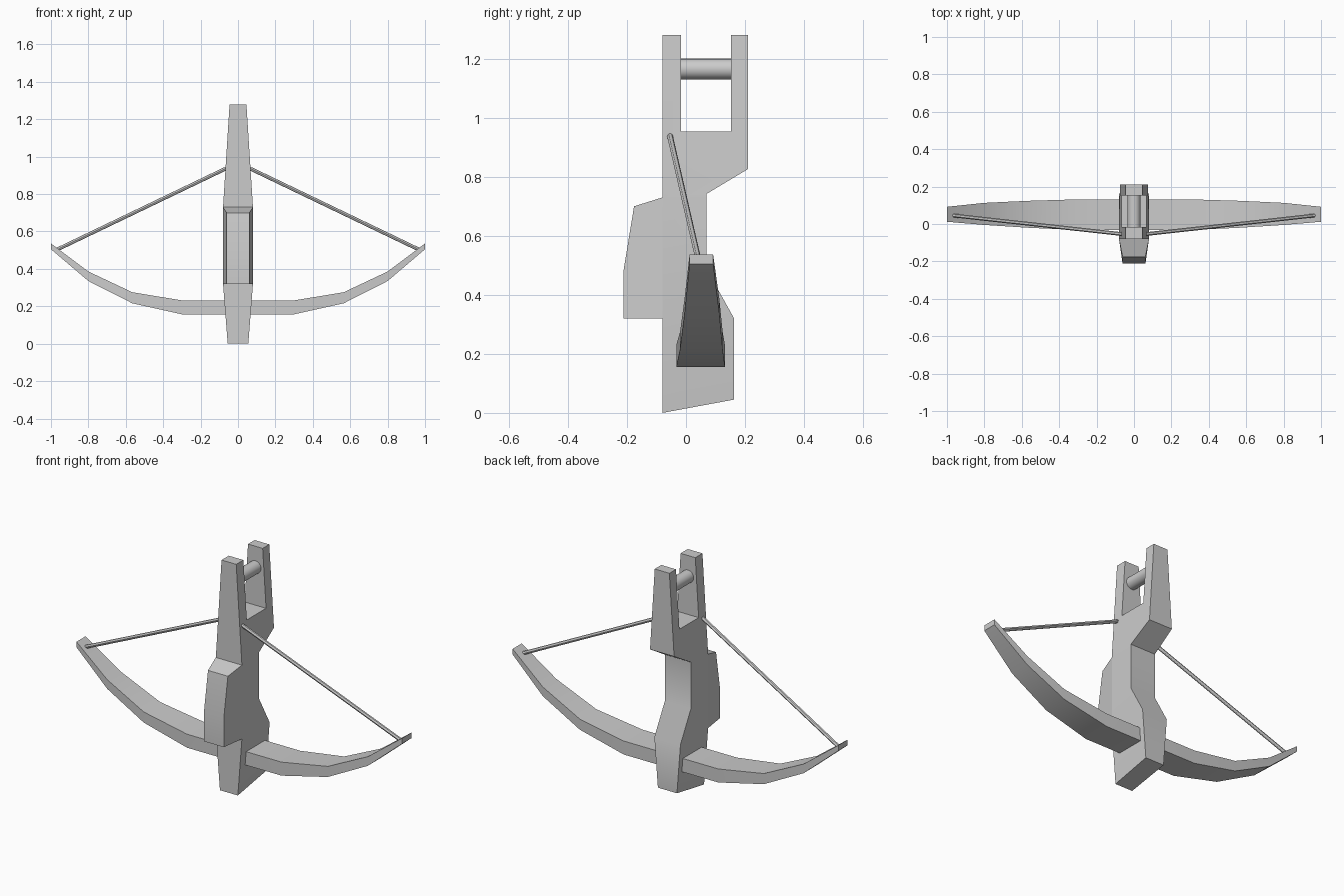
import bpy, bmesh, math
from mathutils import Vector

if "Cube" in bpy.data.objects:
    bpy.data.objects.remove(bpy.data.objects["Cube"])


def finish(name, bm):
    bmesh.ops.recalc_face_normals(bm, faces=bm.faces[:])
    mesh = bpy.data.meshes.new(name)
    bm.to_mesh(mesh)
    bm.free()
    ob = bpy.data.objects.new(name, mesh)
    bpy.context.collection.objects.link(ob)
    bpy.ops.object.select_all(action='DESELECT')
    ob.select_set(True)
    bpy.context.view_layer.objects.active = ob
    bpy.ops.object.shade_smooth_by_angle(angle=math.radians(30))
    return ob


def side_profile(points, half_width, cuts=()):
    """Extrude a (y, z) outline across x, then set the half width per vertex."""
    bm = bmesh.new()
    face = bm.faces.new([bm.verts.new((-1, y, z)) for y, z in points])
    ext = bmesh.ops.extrude_face_region(bm, geom=[face], use_keep_orig=True)
    moved = [v for v in ext['geom'] if isinstance(v, bmesh.types.BMVert)]
    bmesh.ops.translate(bm, verts=moved, vec=(2, 0, 0))
    for z in cuts:
        bmesh.ops.bisect_plane(bm, geom=bm.verts[:] + bm.edges[:] + bm.faces[:],
                               dist=1e-5, plane_co=(0, 0, z), plane_no=(0, 0, 1))
    for v in bm.verts:
        v.co.x *= half_width(v.co.y, v.co.z)
    return bm


def rod(name, a, b, radius, sides):
    a, b = Vector(a), Vector(b)
    bm = bmesh.new()
    bmesh.ops.create_cone(bm, cap_ends=True, segments=sides, radius1=radius,
                          radius2=radius, depth=(b - a).length)
    bm.transform((b - a).to_track_quat('Z', 'Y').to_matrix().to_4x4())
    bmesh.ops.translate(bm, verts=bm.verts[:], vec=(a + b) / 2)
    return finish(name, bm)


# Stock: forked at the top, tapering to both ends
def stock_width(y, z):
    if z < 0.32:
        return 0.055 + 0.025 * z / 0.32
    return 0.08 - 0.035 * max(0, z - 0.73) / 0.55


stock = [(-0.08, 0), (0.163, 0.045), (0.163, 0.32), (0.07, 0.487), (0.07, 0.742),
         (0.21, 0.826), (0.21, 1.28), (0.152, 1.28), (0.152, 0.953),
         (-0.017, 0.953), (-0.017, 1.28), (-0.08, 1.28)]
finish("stock", side_profile(stock, stock_width, (0.32, 0.73)))

# Raised block on the front of the stock
block = [(-0.08, 0.32), (-0.08, 0.73), (-0.176, 0.70), (-0.212, 0.48), (-0.212, 0.32)]
finish("front_block", side_profile(block, lambda y, z: 0.08 if y > -0.1 else 0.061))

# Bow: rectangular sections (x, y front, y back, z bottom, z top), mirrored
half = [(0.29, -0.033, 0.132, 0.155, 0.230), (0.565, -0.02, 0.124, 0.216, 0.275),
        (0.80, -0.005, 0.113, 0.335, 0.386), (1.0, 0.012, 0.092, 0.505, 0.536)]
sections = [(-s[0], *s[1:]) for s in reversed(half)] + half
bm = bmesh.new()
rings = [[bm.verts.new(c) for c in ((x, f, lo), (x, b, lo), (x, b, hi), (x, f, hi))]
         for x, f, b, lo, hi in sections]
for r, s in zip(rings, rings[1:]):
    for i in range(4):
        j = (i + 1) % 4
        bm.faces.new((r[i], r[j], s[j], s[i]))
bm.faces.new(rings[0])
bm.faces.new(rings[-1])
finish("bow", bm)

# Bowstring halves
for side, sx in (("left", -1), ("right", 1)):
    rod("bowstring_" + side, (0.97 * sx, 0.046, 0.502), (0.045 * sx, -0.056, 0.946), 0.01, 12)

# Peg between the prongs
rod("peg", (0, -0.03, 1.165), (0, 0.165, 1.165), 0.035, 24)
